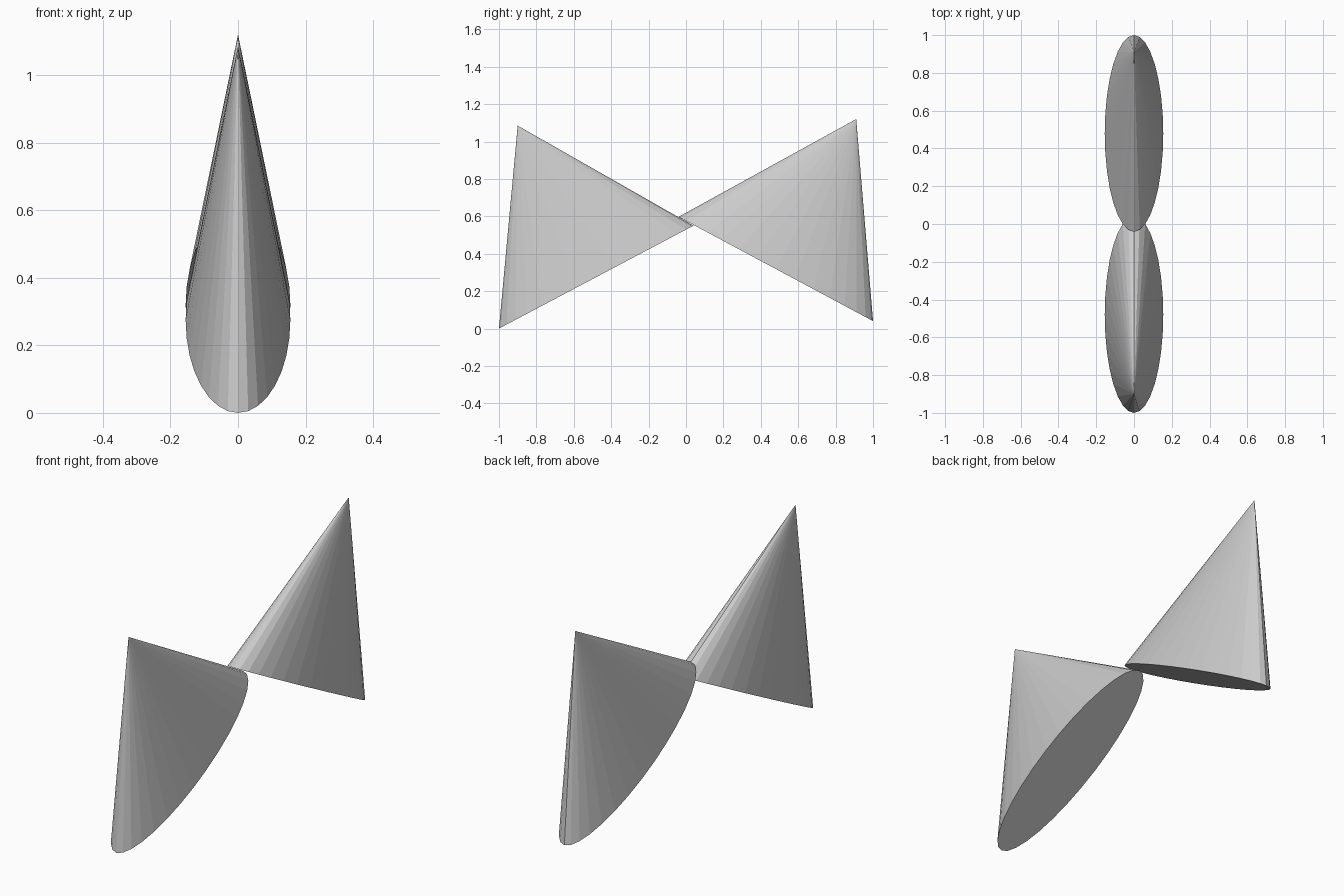
import bpy
from mathutils import Vector, Matrix

if "Cube" in bpy.data.objects:
    bpy.data.objects.remove(bpy.data.objects["Cube"])


def oval_cone(name, low, high, apex, half_width, sides=32):
    """Cone with an oval base; base ends and apex are given as (y, z)."""
    low, high, apex = (Vector((0, y, z)) for y, z in (low, high, apex))
    centre = (low + high) / 2
    x_axis = Vector((half_width, 0, 0))
    y_axis = (high - low) / 2
    z_axis = apex - centre
    if x_axis.cross(y_axis).dot(z_axis) < 0:   # keep normals outward
        y_axis = -y_axis
    frame = Matrix((x_axis, y_axis, z_axis)).transposed().to_4x4()
    bpy.ops.mesh.primitive_cone_add(vertices=sides, radius1=1, radius2=0, depth=1)
    cone = bpy.context.object
    cone.name = cone.data.name = name
    # base disc at the centre point, tip on the apex
    cone.data.transform(Matrix.Translation(centre) @ frame @ Matrix.Translation((0, 0, 0.5)))
    return cone


# Two flattened cones leaning away from each other, base edges crossing
oval_cone("front_cone", (-1.0, 0.0), (0.04, 0.55), (-0.90, 1.085), 0.155)
oval_cone("back_cone", (1.0, 0.04), (-0.04, 0.597), (0.91, 1.12), 0.155)
